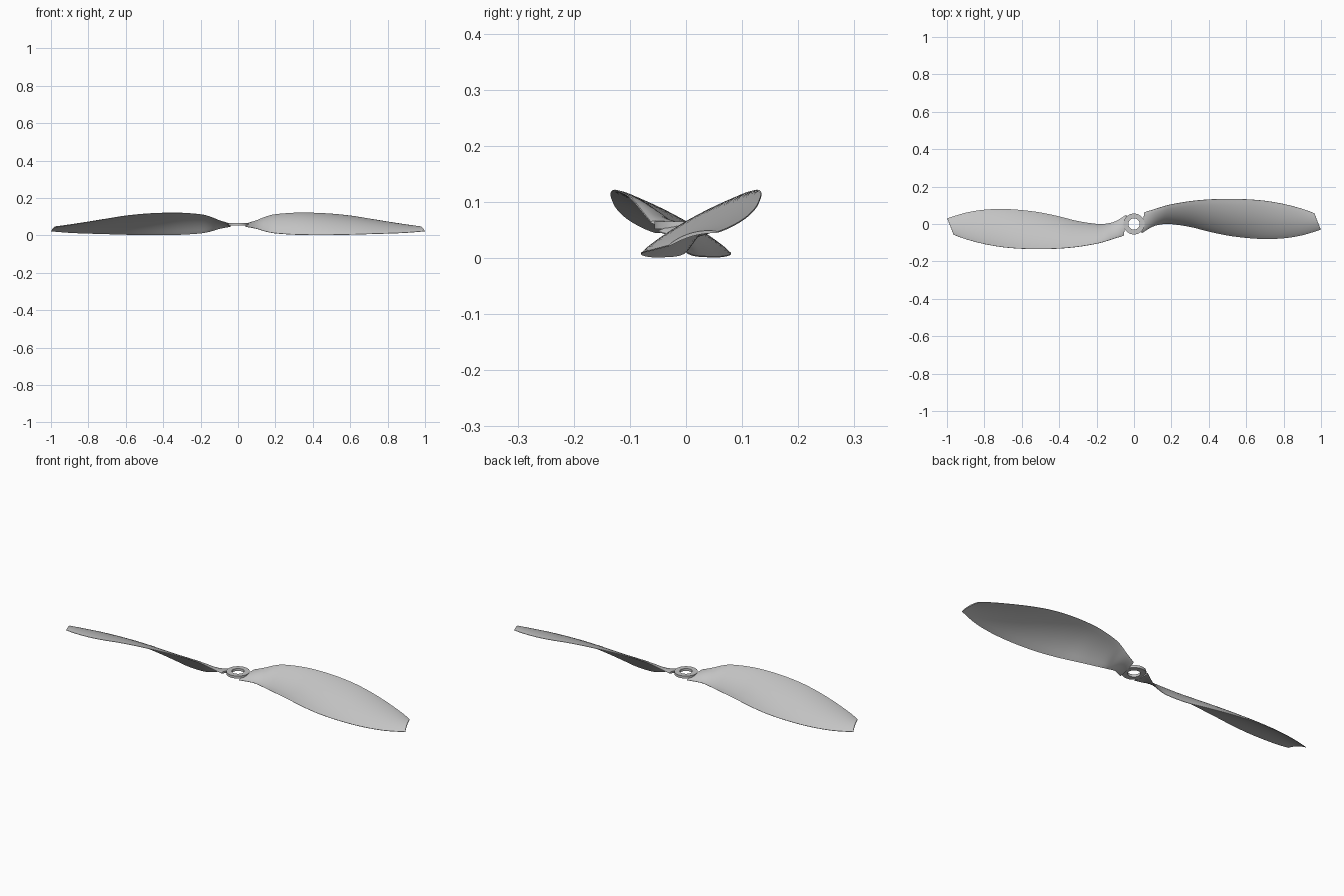
import bpy, bmesh, math
from mathutils import Vector

cube = bpy.data.objects.get("Cube")
if cube:
    bpy.data.objects.remove(cube, do_unlink=True)

grey = bpy.data.materials.new("light grey plastic")
grey.use_nodes = True
COLOUR = (0.55, 0.55, 0.55, 1)
grey.diffuse_color = COLOUR
grey.node_tree.nodes["Principled BSDF"].inputs["Base Color"].default_value = COLOUR


def make_object(name, bm):
    bmesh.ops.recalc_face_normals(bm, faces=bm.faces)
    mesh = bpy.data.meshes.new(name)
    bm.to_mesh(mesh)
    bm.free()
    mesh.materials.append(grey)
    obj = bpy.data.objects.new(name, mesh)
    bpy.context.collection.objects.link(obj)
    bpy.ops.object.select_all(action='DESELECT')
    obj.select_set(True)
    bpy.context.view_layer.objects.active = obj
    bpy.ops.object.shade_smooth_by_angle(angle=math.radians(40))
    return obj


def smooth_path(points, steps):
    """Catmull-Rom curve through the points."""
    pts = [Vector(p) for p in points]
    out = []
    for i in range(len(pts) - 1):
        a, b, c, d = (pts[max(i - 1, 0)], pts[i], pts[i + 1],
                      pts[min(i + 2, len(pts) - 1)])
        for s in range(steps):
            t = s / steps
            out.append(0.5 * (2 * b + (c - a) * t + (2 * a - 5 * b + 4 * c - d) * t ** 2
                              + (3 * b - a - 3 * c + d) * t ** 3))
    return out + [pts[-1]]


# Blade edges from root to tip
leading = [(.055, .063, .064), (.1, .076, .08), (.15, .092, .1), (.2, .105, .112),
           (.3, .122, .12), (.4, .131, .12), (.5, .134, .115), (.6, .132, .105),
           (.7, .124, .089), (.8, .107, .072), (.9, .081, .056), (.965, .057, .046)]
trailing = [(.04, -.05, .047), (.1, -.014, .035), (.15, -.001, .02), (.2, .0, .011),
            (.3, -.015, .004), (.4, -.04, .002), (.5, -.061, .002), (.6, -.074, .004),
            (.7, -.08, .007), (.8, -.076, .01), (.9, -.06, .014), (.999, -.03, .022)]
STEPS, CUTS = 4, 14


def blade_section(bm, front, back, along):
    """Closed ring of vertices for one thin, arched section."""
    chord = front - back
    up = Vector((0, -chord.z, chord.y)).normalized()
    camber = chord.length * 0.085 * min(1, along * 6)
    thick = 0.006 - 0.003 * along
    ring = []
    for side in (1, -1):
        for k in range(CUTS + 1):
            u = k / CUTS if side == 1 else 1 - k / CUTS
            arch = 4 * u * (1 - u)
            half = 0.001 + (thick - 0.001) * math.sqrt(max(arch, 0))
            ring.append(bm.verts.new(back + chord * u + up * (camber * arch + side * half)))
    return ring


# Two twisted blades, half a turn apart
for name, turn in (("left_blade", 0), ("right_blade", math.pi)):
    bm = bmesh.new()
    edges = list(zip(smooth_path(leading, STEPS), smooth_path(trailing, STEPS)))
    rings = [blade_section(bm, f, b, i / (len(edges) - 1)) for i, (f, b) in enumerate(edges)]
    n = len(rings[0])
    for r, s in zip(rings, rings[1:]):
        for j in range(n):
            bm.faces.new((r[j], r[(j + 1) % n], s[(j + 1) % n], s[j]))
    bm.faces.new(rings[0])
    bm.faces.new(rings[-1])
    blade = make_object(name, bm)
    blade.rotation_euler.z = turn

# Hub ring with a round shaft hole
bm = bmesh.new()
profile = [(.03, .052), (.056, .052), (.056, .065), (.03, .065)]
SIDES = 48
loops = []
for i in range(SIDES):
    a = math.tau * i / SIDES
    loops.append([bm.verts.new((r * math.cos(a), r * math.sin(a), z)) for r, z in profile])
for i in range(SIDES):
    p, q = loops[i], loops[(i + 1) % SIDES]
    for j in range(4):
        k = (j + 1) % 4
        bm.faces.new((p[j], p[k], q[k], q[j]))
make_object("hub_ring", bm)
